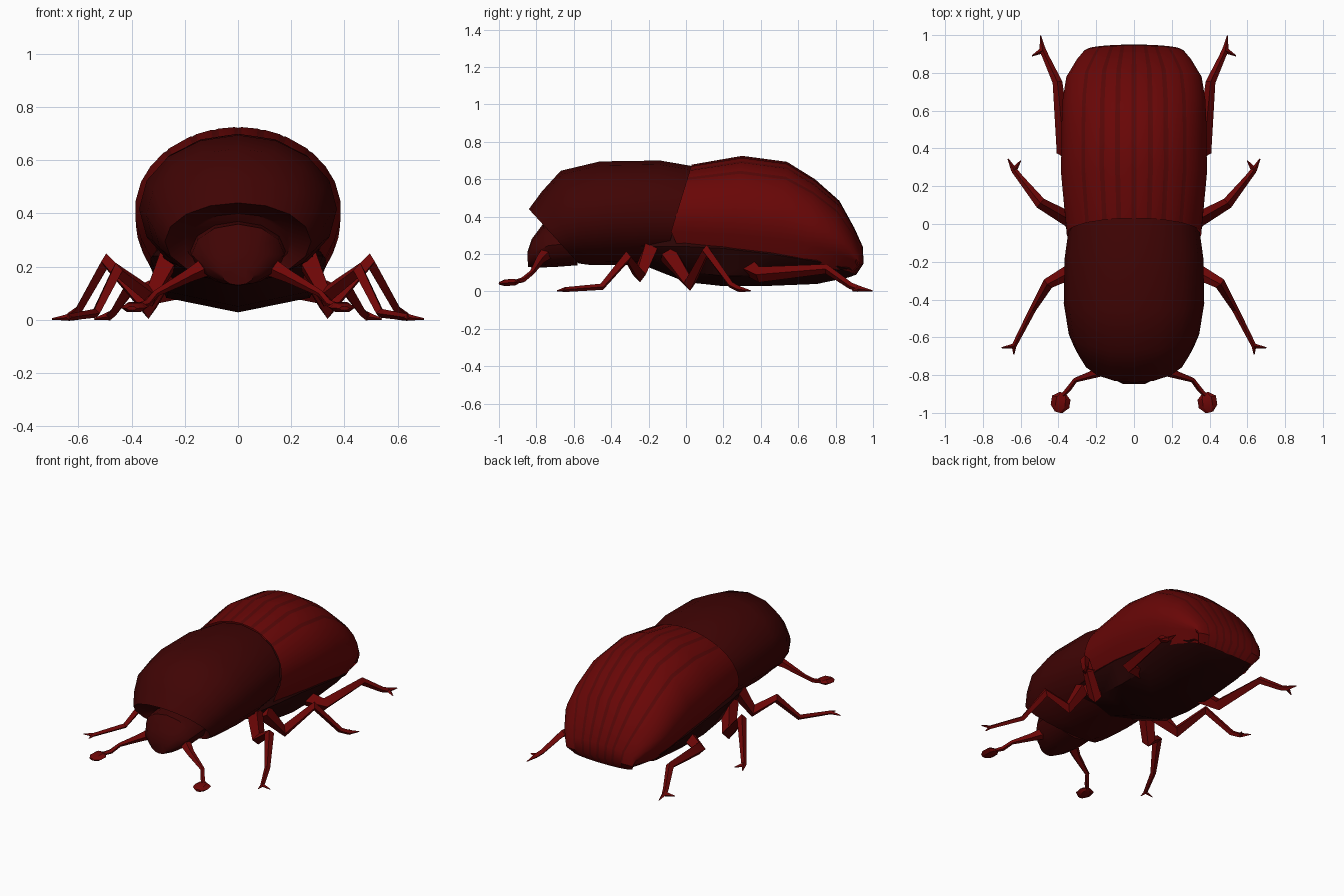
import bpy, bmesh
from math import sin, cos, pi, radians
from mathutils import Vector


def material(name, rgb):
    m = bpy.data.materials.new(name)
    m.diffuse_color = (*rgb, 1)
    return m


WING = material("deep_red", (0.14, 0.002, 0.002))
STRIPE = material("groove_red", (0.095, 0.002, 0.002))
SHIELD = material("dark_red", (0.05, 0.0012, 0.0012))
BELLY = material("blackish_red", (0.022, 0.001, 0.001))
LIMB = material("limb_red", (0.16, 0.002, 0.002))


def loft(name, rings, mat, closed=True, caps=True, mirror=False, angle=40):
    """Skin a list of equal-length point rings."""
    bm = bmesh.new()
    vs = [[bm.verts.new(p) for p in r] for r in rings]
    n = len(rings[0])
    for a, b in zip(vs, vs[1:]):
        for i in range(n if closed else n - 1):
            j = (i + 1) % n
            bm.faces.new((a[i], a[j], b[j], b[i]))
    if caps:
        bm.faces.new(vs[0])
        bm.faces.new(vs[-1])
    bmesh.ops.recalc_face_normals(bm, faces=bm.faces)
    me = bpy.data.meshes.new(name)
    bm.to_mesh(me)
    bm.free()
    me.materials.append(mat)
    ob = bpy.data.objects.new(name, me)
    bpy.context.collection.objects.link(ob)
    bpy.ops.object.select_all(action='DESELECT')
    ob.select_set(True)
    bpy.context.view_layer.objects.active = ob
    bpy.ops.object.shade_smooth_by_angle(angle=radians(angle))
    if mirror:
        ob.modifiers.new("mirror", 'MIRROR')
    return ob


def oval(top_y, top_z, bot_y, bot_z, w, n=16):
    """Slanted oval from a top point to a bottom point, half-width w."""
    pts = []
    for i in range(n):
        a = 2 * pi * i / n
        s = (1 + cos(a)) / 2
        pts.append((w * sin(a), bot_y + (top_y - bot_y) * s, bot_z + (top_z - bot_z) * s))
    return pts


def tube(name, path, mat, sides=4, flat=1.0):
    """Tapering limb through (x, y, z, radius) points, mirrored in x."""
    pts = [Vector(p[:3]) for p in path]
    rings = []
    for i, p in enumerate(pts):
        d = (pts[min(i + 1, len(pts) - 1)] - pts[max(i - 1, 0)]).normalized()
        u = d.cross(Vector((0, 0, 1))).normalized()
        v = u.cross(d)
        r = path[i][3]
        rings.append([p + r * (u * cos(2 * pi * k / sides) + flat * v * sin(2 * pi * k / sides))
                      for k in range(sides)])
    return loft(name, rings, mat, mirror=True, angle=30)


# Thorax shield, starting with the recessed collar behind the head
loft("thorax_shield", [oval(*r) for r in [
    (-0.70, 0.40, -0.56, 0.18, 0.20),
    (-0.84, 0.44, -0.575, 0.15, 0.275),
    (-0.77, 0.535, -0.54, 0.145, 0.315),
    (-0.67, 0.645, -0.50, 0.14, 0.345),
    (-0.46, 0.695, -0.38, 0.14, 0.372),
    (-0.14, 0.70, -0.22, 0.14, 0.367),
    (0.035, 0.67, -0.12, 0.15, 0.348)]], SHIELD)

# Head
loft("head", [oval(*r, 12) for r in [
    (-0.848, 0.21, -0.845, 0.13, 0.06),
    (-0.825, 0.28, -0.80, 0.128, 0.125),
    (-0.765, 0.36, -0.71, 0.13, 0.175),
    (-0.60, 0.38, -0.58, 0.14, 0.18)]], SHIELD)


# Wing cases: one arched shell with darker grooves and a tucked-in lower rim
LIMIT = 110
ARC = (0, 2, 11, 13, 15, 24, 26, 28, 42, 44, 46, 58, 70, 84, 97, LIMIT)
GROOVES = (0, 13, 26, 44)


def wing_ring(ty, tz, ey, ez, w, groove, tuck_y, tuck_z):
    half = []
    for deg in ARC:
        a = radians(deg)
        s = (cos(a) - cos(radians(LIMIT))) / (1 - cos(radians(LIMIT)))
        dip = groove if deg in GROOVES else 0
        half.append((w * sin(a), ey + (ty - ey) * s, ez + (tz - ez) * s - dip))
    half.append((half[-1][0] * 0.85, tuck_y, tuck_z))
    return [(-x, y, z) for x, y, z in half[:0:-1]] + half


wings = loft("wing_cases", [wing_ring(*r) for r in [
    (0.03, 0.678, -0.08, 0.32, 0.358, 0.003, -0.04, 0.23),
    (0.30, 0.725, 0.25, 0.305, 0.388, 0.003, 0.25, 0.20),
    (0.54, 0.693, 0.50, 0.28, 0.386, 0.003, 0.49, 0.17),
    (0.69, 0.60, 0.64, 0.25, 0.380, 0.003, 0.62, 0.15),
    (0.82, 0.485, 0.76, 0.215, 0.360, 0.003, 0.74, 0.13),
    (0.90, 0.34, 0.86, 0.18, 0.303, 0.002, 0.83, 0.115),
    (0.945, 0.24, 0.905, 0.16, 0.265, 0.001, 0.87, 0.105),
    (0.95, 0.15, 0.915, 0.135, 0.25, 0, 0.885, 0.10),
    (0.91, 0.09, 0.88, 0.10, 0.22, 0, 0.87, 0.10)]], WING, closed=False, caps=False)
wings.data.materials.append(STRIPE)
mid = len(ARC)
for f in wings.data.polygons:
    col = f.index % (2 * mid)
    step = col - mid if col >= mid else mid - 1 - col
    if any(ARC.index(g) in (step, step + 1) for g in GROOVES):
        f.material_index = 1

# Keeled abdomen
loft("abdomen", [[(0, y, b), (0.27 * w, y, b + 0.055), (0.33 * w, y, 0.24 - d), (0.28 * w, y, 0.32 - d),
                  (-0.28 * w, y, 0.32 - d), (-0.33 * w, y, 0.24 - d), (-0.27 * w, y, b + 0.055)]
                 for y, b, w, d in [
    (-0.24, 0.145, 0.85, 0), (0.0, 0.05, 0.97, 0), (0.2, 0.028, 1, 0.01), (0.45, 0.03, 1, 0.04),
    (0.7, 0.04, 0.95, 0.08), (0.87, 0.075, 0.72, 0.12), (0.91, 0.09, 0.55, 0.14)]], BELLY, angle=50)

# Antennae with flat clubs
tube("antenna", [(0.09, -0.73, 0.22, 0.045), (0.19, -0.785, 0.165, 0.026), (0.31, -0.825, 0.10, 0.014),
                 (0.345, -0.87, 0.062, 0.015), (0.385, -0.915, 0.05, 0.012)], LIMB, 5)
tube("antenna_club", [(0.375, -0.895, 0.05, 0.018), (0.385, -0.92, 0.05, 0.05),
                      (0.392, -0.965, 0.046, 0.05), (0.40, -0.997, 0.043, 0.02)], LIMB, 6, 0.4)

# Legs: hip, thigh, shin, then two claws
LEGS = {
    "front": ([(0.26, -0.19, 0.23, 0.05), (0.33, -0.25, 0.09, 0.042), (0.455, -0.315, 0.185, 0.03),
               (0.535, -0.45, 0.025, 0.018), (0.635, -0.645, 0.01, 0.013)],
              [(0.70, -0.655, 0.003), (0.636, -0.69, 0.003)]),
    "middle": ([(0.26, -0.10, 0.20, 0.055), (0.335, 0.02, 0.045, 0.042), (0.495, 0.11, 0.22, 0.03),
                (0.60, 0.24, 0.035, 0.018), (0.635, 0.285, 0.012, 0.016)],
               [(0.667, 0.345, 0.003), (0.60, 0.335, 0.003)]),
    "rear": ([(0.24, 0.34, 0.13, 0.055), (0.37, 0.39, 0.09, 0.042), (0.405, 0.75, 0.12, 0.026),
              (0.465, 0.88, 0.03, 0.018), (0.483, 0.92, 0.015, 0.017)],
             [(0.495, 0.997, 0.003), (0.54, 0.89, 0.003)]),
}
for name, (path, claws) in LEGS.items():
    tube(name + "_leg", path, LIMB)
    for k, tip in enumerate(claws):
        tube(f"{name}_claw_{k + 1}", [path[-1], (*tip, 0.003)], LIMB)
